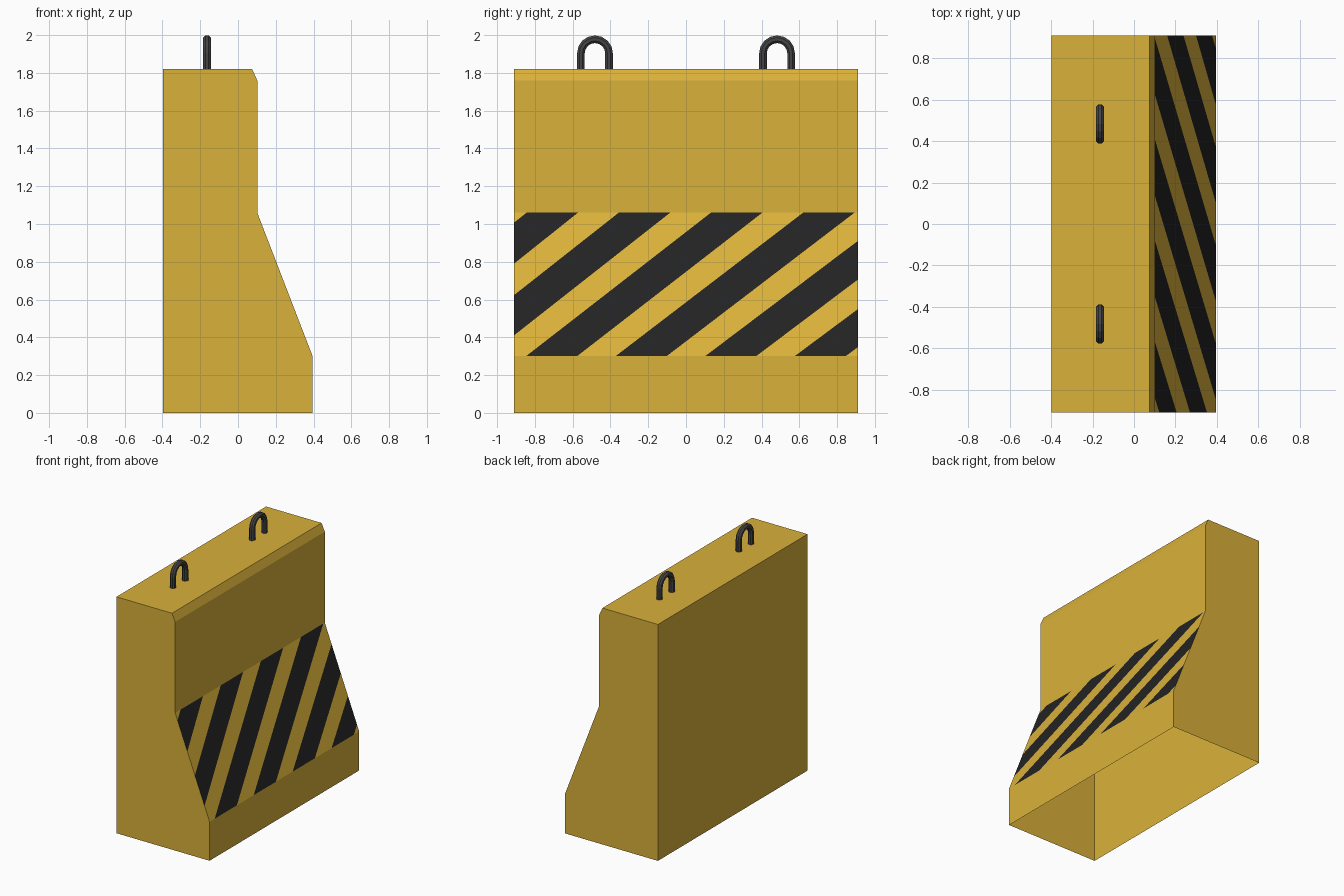
import bpy, bmesh, math
from mathutils import Vector

if "Cube" in bpy.data.objects:
    bpy.data.objects.remove(bpy.data.objects["Cube"])


def material(name, rgb):
    m = bpy.data.materials.new(name)
    m.diffuse_color = (*rgb, 1.0)
    m.use_nodes = True
    m.node_tree.nodes["Principled BSDF"].inputs["Base Color"].default_value = m.diffuse_color
    return m


yellow = material("yellow_paint", (0.70, 0.44, 0.042))
black = material("black_paint", (0.017, 0.017, 0.017))
steel = material("dark_steel", (0.06, 0.06, 0.06))


def add_object(name, bm, mats):
    mesh = bpy.data.meshes.new(name)
    bm.to_mesh(mesh)
    bm.free()
    for m in mats:
        mesh.materials.append(m)
    ob = bpy.data.objects.new(name, mesh)
    bpy.context.collection.objects.link(ob)
    return ob


# Barrier shell: extruded side profile, open underneath
HALF = 0.91
Z0, Z1 = 0.30, 1.06
profile = [(0.395, 0), (0.395, Z0), (0.102, Z1), (0.102, 1.76),
           (0.075, 1.82), (-0.398, 1.82), (-0.398, 0)]
bm = bmesh.new()
near = [bm.verts.new((x, -HALF, z)) for x, z in profile]
far = [bm.verts.new((x, HALF, z)) for x, z in profile]
bm.faces.new(near)
bm.faces.new(far[::-1])
sides = [bm.faces.new((near[i], far[i], far[i + 1], near[i + 1]))
         for i in range(len(profile) - 1)]
bmesh.ops.recalc_face_normals(bm, faces=bm.faces[:])
slope = [sides[1]]
slope_normal = sides[1].normal.copy()


def stripe_edges(k):
    """Left and right edges of stripe k, as (y at bottom, y at top)."""
    return ((-0.847 + 0.474 * k, 0.132 + 0.488 * k),
            (-0.577 + 0.474 * k, 0.404 + 0.488 * k))


def edge_y(edge, z):
    t = (z - Z0) / (Z1 - Z0)
    return edge[0] + (edge[1] - edge[0]) * t


# Hazard stripes: cut the slope along each stripe edge
STRIPES = range(-2, 4)
for k in STRIPES:
    for e in stripe_edges(k):
        geom = set(slope)
        for f in slope:
            geom.update(f.edges)
            geom.update(f.verts)
        bmesh.ops.bisect_plane(bm, geom=list(geom), dist=1e-5,
                               plane_co=(0, e[0], Z0),
                               plane_no=Vector((0, Z1 - Z0, e[0] - e[1])))
        bm.normal_update()
        slope = [f for f in bm.faces if f.normal.dot(slope_normal) > 0.999]

for f in slope:
    c = f.calc_center_median()
    for k in STRIPES:
        a, b = stripe_edges(k)
        if edge_y(a, c.z) < c.y < edge_y(b, c.z):
            f.material_index = 1
add_object("barrier_body", bm, [yellow, black])


# Lifting loops: octagonal bar swept along an arch
def lifting_loop(name, y0, x0=-0.164, radius=0.0745, bar=0.022, segs=8, n=8):
    zc = 2.0 - radius - bar
    path = [(radius, 1.80, 0.0)]
    for i in range(segs + 1):
        a = math.pi * i / segs
        path.append((radius * math.cos(a), zc + radius * math.sin(a), a))
    path.append((-radius, 1.80, math.pi))
    bm = bmesh.new()
    rings = []
    for py, pz, a in path:
        ring = []
        for j in range(n):
            t = 2 * math.pi * (j + 0.5) / n
            r = bar * math.cos(t)
            ring.append(bm.verts.new((x0 + bar * math.sin(t),
                                      y0 + py + r * math.cos(a),
                                      pz + r * math.sin(a))))
        rings.append(ring)
    for r1, r2 in zip(rings, rings[1:]):
        for j in range(n):
            bm.faces.new((r1[j], r1[(j + 1) % n], r2[(j + 1) % n], r2[j]))
    bm.faces.new(rings[0])
    bm.faces.new(rings[-1])
    bmesh.ops.recalc_face_normals(bm, faces=bm.faces[:])
    add_object(name, bm, [steel])


lifting_loop("lifting_loop_front", -0.482)
lifting_loop("lifting_loop_back", 0.482)
